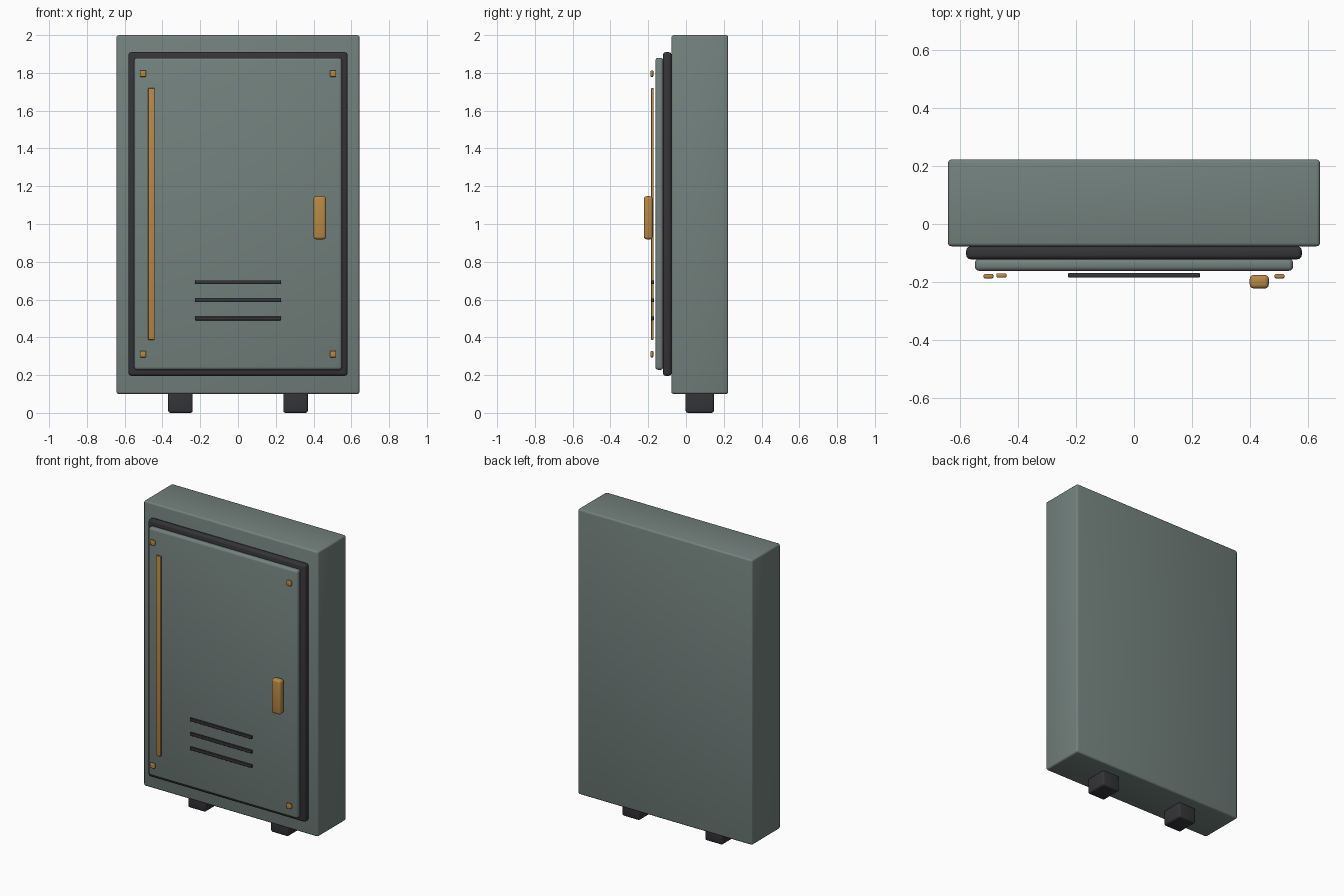
import bpy

cube = bpy.data.objects.get("Cube")
if cube:
    bpy.data.objects.remove(cube, do_unlink=True)


def material(name, rgb):
    m = bpy.data.materials.new(name)
    m.use_nodes = True
    colour = (*rgb, 1)
    m.diffuse_color = colour
    bsdf = next(n for n in m.node_tree.nodes if n.type == 'BSDF_PRINCIPLED')
    bsdf.inputs["Base Color"].default_value = colour
    return m


grey_green = material("grey green paint", (0.17, 0.22, 0.205))
charcoal = material("charcoal rubber", (0.035, 0.035, 0.04))
brass = material("brass", (0.47, 0.25, 0.06))


def box(name, mat, x, y, z, bevel):
    """Bevelled box spanning the given (low, high) ranges."""
    spans = (x, y, z)
    bpy.ops.mesh.primitive_cube_add(size=1, location=[(a + b) / 2 for a, b in spans])
    ob = bpy.context.object
    ob.name = name
    ob.scale = [b - a for a, b in spans]
    bpy.ops.object.transform_apply(location=False, rotation=False, scale=True)
    ob.data.materials.append(mat)
    mod = ob.modifiers.new("soft edges", 'BEVEL')
    mod.width = bevel
    mod.segments = 3
    bpy.ops.object.modifier_apply(modifier=mod.name)
    bpy.ops.object.shade_smooth_by_angle()
    return ob


# Cabinet, gasket and door, stacked towards the front
box("cabinet_body", grey_green, (-0.643, 0.643), (-0.077, 0.223), (0.1, 2), 0.012)
box("door_gasket", charcoal, (-0.58, 0.58), (-0.122, -0.077), (0.196, 1.91), 0.015)
box("door", grey_green, (-0.55, 0.55), (-0.162, -0.12), (0.228, 1.88), 0.015)

# Hinge rod and handle
box("hinge_rod", brass, (-0.476, -0.441), (-0.185, -0.171), (0.387, 1.72), 0.004)
box("handle", brass, (0.4, 0.466), (-0.223, -0.176), (0.919, 1.147), 0.014)

# Vent slots
for i in range(3):
    z = 0.5 + i * 0.096
    box(f"vent_slot_{i + 1}", charcoal, (-0.228, 0.228), (-0.185, -0.169),
        (z - 0.01, z + 0.01), 0.004)

# Corner bolts and feet, mirrored left and right
for side, s in (("left", 1), ("right", -1)):
    for level, z in (("lower", 0.311), ("upper", 1.796)):
        x = s * 0.503
        box(f"{level}_bolt_{side}", brass, (x - 0.017, x + 0.017), (-0.188, -0.173),
            (z - 0.017, z + 0.017), 0.005)
    x = s * 0.305
    box(f"foot_{side}", charcoal, (x - 0.065, x + 0.065), (-0.002, 0.148), (0, 0.12), 0.012)
